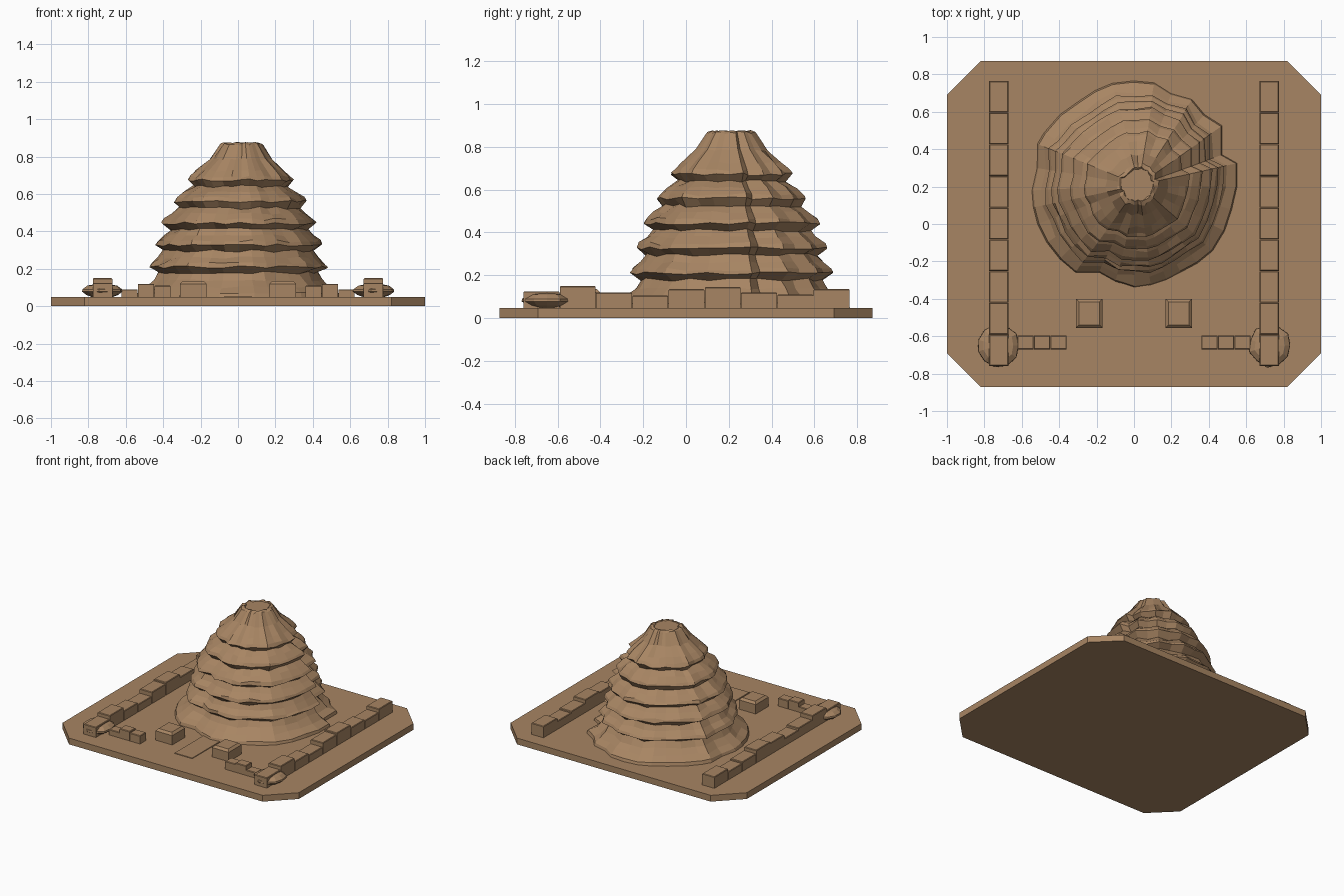
import bpy, bmesh, math, random
from mathutils import Vector

random.seed(4)
if "Cube" in bpy.data.objects:
    bpy.data.objects.remove(bpy.data.objects["Cube"])

clay = bpy.data.materials.new("clay brown")
clay.use_nodes = True
CLAY = (0.39, 0.235, 0.125, 1)
clay.diffuse_color = CLAY
clay.node_tree.nodes["Principled BSDF"].inputs["Base Color"].default_value = CLAY

GROUND = 0.048


def finish(name, bm):
    bmesh.ops.recalc_face_normals(bm, faces=bm.faces)
    mesh = bpy.data.meshes.new(name)
    bm.to_mesh(mesh)
    bm.free()
    mesh.materials.append(clay)
    obj = bpy.data.objects.new(name, mesh)
    bpy.context.collection.objects.link(obj)
    return obj


def loft(name, rings):
    """Closed solid through rings of equal point counts."""
    bm = bmesh.new()
    loops = [[bm.verts.new(p) for p in ring] for ring in rings]
    for low, high in zip(loops, loops[1:]):
        for i in range(len(low)):
            j = (i + 1) % len(low)
            bm.faces.new((low[i], low[j], high[j], high[i]))
    bm.faces.new(loops[0][::-1])
    bm.faces.new(loops[-1])
    return finish(name, bm)


def rect(x0, x1, y0, y1, z, inset=0.0):
    x0, x1, y0, y1 = x0 + inset, x1 - inset, y0 + inset, y1 - inset
    return [(x0, y0, z), (x1, y0, z), (x1, y1, z), (x0, y1, z)]


def block(name, x0, x1, y0, y1, top, bevel=0.004):
    """Block on the ground with slightly chamfered top edges."""
    return loft(name, [rect(x0, x1, y0, y1, GROUND - 0.01),
                       rect(x0, x1, y0, y1, top - bevel),
                       rect(x0, x1, y0, y1, top, bevel)])


# Ground slab with cut corners
W, D, C = 1.0, 0.872, 0.18
corners = [(-W + C, -D), (W - C, -D), (W, -D + C), (W, D - C),
           (W - C, D), (-W + C, D), (-W, D - C), (-W, -D + C)]
loft("ground_slab", [[(x, y, z) for x, y in corners] for z in (0, GROUND)])

# Path to the mound
block("path", -0.075, 0.075, -0.66, -0.2, GROUND + 0.005, 0.001)

# Mound outline: angle in degrees and radius of each ridge or hollow
outline = [(-14, .54), (12, .565), (19, .50), (34, .57), (45, .535), (56, .555),
           (68, .53), (79, .56), (102, .56), (123, .54), (150, .56), (157, .565),
           (170, .53), (183, .55), (202, .56), (236, .565), (248, .505),
           (270, .55), (298, .53), (320, .55), (346, .54)]


def outline_radius(angle):
    for (a, ra), (b, rb) in zip(outline, outline[1:]):
        if a <= angle <= b:
            return ra + (rb - ra) * (angle - a) / (b - a)


# Extra facets halfway along the wide spans
angles = []
for (a, _), (b, _) in zip(outline, outline[1:]):
    steps = max(1, round((b - a) / 11))
    angles += [a + (b - a) * k / steps for k in range(steps)]

# Mound profile: radius, height, height jitter
profile = [(.55, .04, 0), (.54, .07, .004), (.495, .10, .006), (.45, .14, .006), (.425, .18, .008)]
for neck, lip, z in [(0, .475, .22), (.40, .445, .34), (.365, .41, .455),
                     (.32, .35, .57), (.25, .28, .685)]:
    if neck:
        profile.append((neck, z - .045, .008))
    profile += [(lip, z - .012, .008), (lip - .012, z + .008, .008), (lip - .05, z + .04, .006)]
profile += [(.165, .785, .006), (.11, .865, .008), (.09, .875, .003), (.085, .868, 0)]

flutes = [random.uniform(-.016, .016) for _ in angles]
rings = []
for radius, z, jitter in profile:
    t = z / .88
    ring = []
    for angle, flute in zip(angles, flutes):
        r = radius * outline_radius(angle) / .55
        if radius < .54:
            r += flute * (.4 + radius) + random.uniform(-.006, .006) * (jitter > 0)
        a = math.radians(angle)
        ring.append((.022 * t + r * math.cos(a), .208 + r * math.sin(a),
                     z + random.uniform(-jitter, jitter)))
    rings.append(ring)
loft("terraced_mound", rings)

# Walls, gate posts and corner boulders on both sides
side_heights = [.125, .15, .12, .105, .135, .145, .12, .11, .135]
front_heights = [.11, .12, .09]
for side, s in (("left", 1), ("right", -1)):
    def mirrored(x0, x1):
        return sorted((s * x0, s * x1))

    step = 1.525 / len(side_heights)
    for i, top in enumerate(side_heights):
        y = -.76 + i * step
        block(f"{side}_side_wall_{i + 1}", *mirrored(.672, .775), y + .001, y + step - .001, top)
    for i, top in enumerate(front_heights):
        x = .36 + i * .088
        block(f"{side}_front_wall_{i + 1}", *mirrored(x, x + .087), -.67, -.597, top)

    block(f"{side}_gate_post", *mirrored(.168, .31), -.555, -.4, .135, .016)

    # Squashed irregular boulder under the wall end
    stone = []
    wobble = [random.uniform(.93, 1.05) for _ in range(11)]
    for radius, z in [(.05, .046), (.09, .06), (.115, .078), (.113, .09), (.085, .11), (.03, .12)]:
        stone.append([(s * .727 + radius * w * math.cos(k * math.tau / 11),
                       -.65 + radius * w * math.sin(k * math.tau / 11), z)
                      for k, w in enumerate(wobble)])
    loft(f"{side}_corner_boulder", stone)
